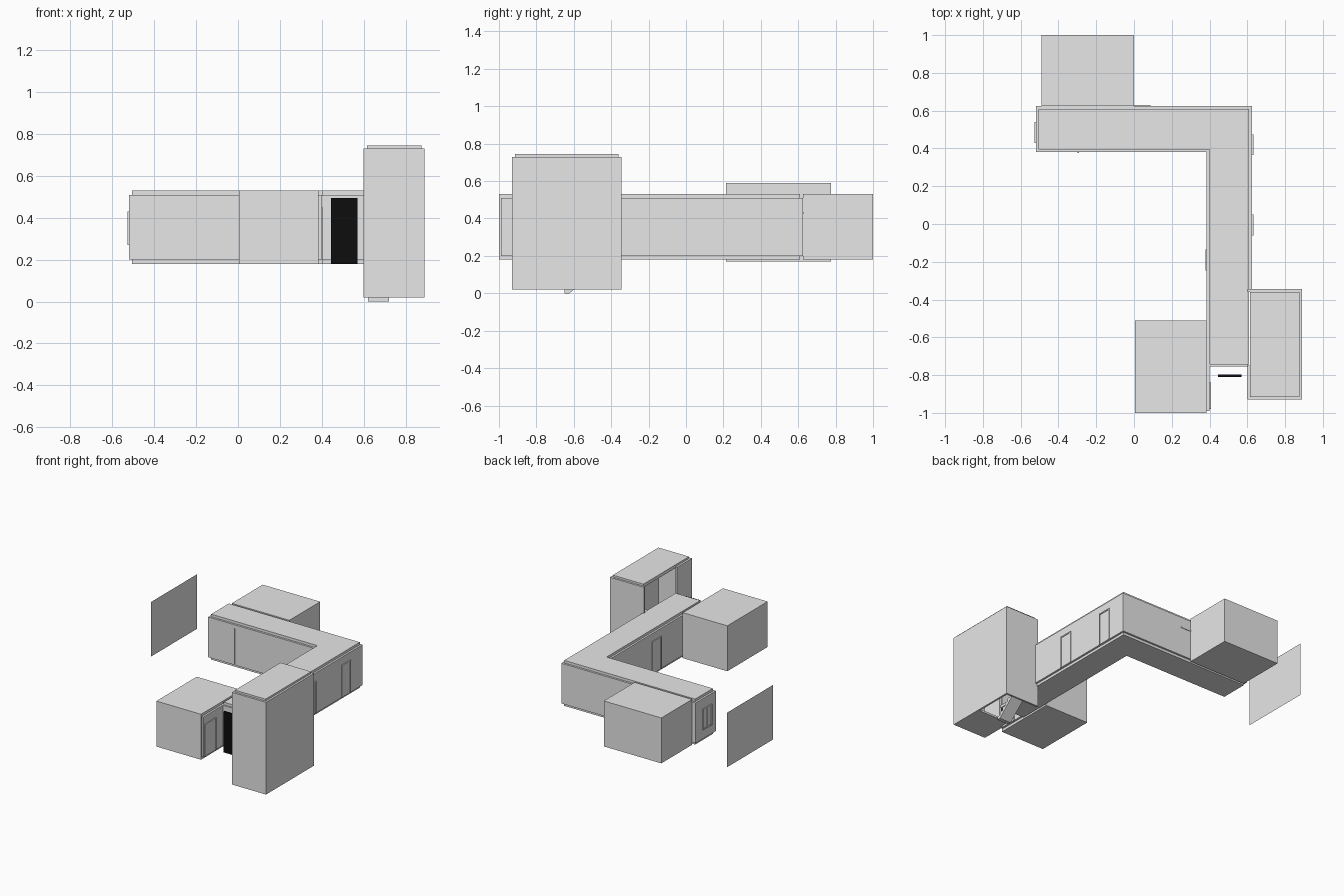
import bpy
import bmesh

cube = bpy.data.objects.get("Cube")
if cube:
    bpy.data.objects.remove(cube, do_unlink=True)


def material(name, value):
    mat = bpy.data.materials.new(name)
    mat.use_nodes = True
    colour = (value, value, value, 1)
    mat.diffuse_color = colour
    mat.node_tree.nodes["Principled BSDF"].inputs["Base Color"].default_value = colour
    return mat


GREY = material("light_grey", 0.8)
BLACK = material("black", 0.004)


def finish(name, bm, mat=GREY):
    mesh = bpy.data.meshes.new(name)
    bmesh.ops.recalc_face_normals(bm, faces=bm.faces)
    bm.to_mesh(mesh)
    bm.free()
    mesh.materials.append(mat)
    obj = bpy.data.objects.new(name, mesh)
    bpy.context.collection.objects.link(obj)
    return obj


def add_box(bm, x, y, z):
    verts = bmesh.ops.create_cube(bm, size=1)["verts"]
    for v in verts:
        for axis, (lo, hi) in enumerate((x, y, z)):
            v.co[axis] = hi if v.co[axis] > 0 else lo


def boxes(name, *parts, mat=GREY):
    bm = bmesh.new()
    for part in parts:
        add_box(bm, *part)
    return finish(name, bm, mat)


def prism(name, points, offset):
    """Extrude a flat outline along an offset."""
    bm = bmesh.new()
    face = bm.faces.new([bm.verts.new(p) for p in points])
    top = bmesh.ops.extrude_face_region(bm, geom=[face])["geom"]
    bmesh.ops.translate(bm, vec=offset, verts=[v for v in top if isinstance(v, bmesh.types.BMVert)])
    return finish(name, bm)


T = 0.015               # wall thickness
LOW, HIGH = 0.2, 0.51   # corridor wall base and top
WALL = (LOW, HIGH)

# L-shaped corridor: inset floor and ceiling, overhanging walls
outline = [(-0.505, 0.395), (0.4, 0.395), (0.4, -0.745), (0.61, -0.745),
           (0.61, 0.61), (-0.505, 0.61)]
for name, z in (("corridor_floor", 0.18), ("corridor_ceiling", HIGH)):
    prism(name, [(x, y, z) for x, y in outline], (0, 0, 0.02))
boxes("corridor_walls",
      ((-0.52, -0.52 + T), (0.38, 0.625), WALL),
      ((-0.505, 0.625), (0.61, 0.625), WALL),
      ((-0.505, 0.4), (0.38, 0.395), WALL),
      ((0.385, 0.4), (-0.755, 0.38), WALL),
      ((0.61, 0.625), (-0.345, 0.61), WALL),
      ((0.4, 0.6), (-0.755, -0.74), WALL))

# Side rooms
boxes("back_room", ((-0.49, 0), (0.625, 1), (0.18, 0.53)))
boxes("front_room", ((0.005, 0.385), (-1, -0.51), (0.18, 0.53)))
boxes("front_room_door_wall", ((0.385, 0.4), (-0.99, -0.755), WALL))

# Stair tower, open towards the corridor
TOWER = (0.02, 0.73)
boxes("tower_walls",
      ((0.875, 0.89), (-0.93, -0.345), TOWER),
      ((0.6, 0.875), (-0.93, -0.915), TOWER),
      ((0.6, 0.875), (-0.36, -0.345), TOWER),
      ((0.6, 0.615), (-0.915, -0.75), TOWER))
boxes("tower_ceiling", ((0.615, 0.875), (-0.915, -0.36), (0.72, 0.745)))
boxes("tower_floor", ((0.615, 0.875), (-0.915, -0.66), (0.02, 0.035)))


def flight(name, base, steps=8, rise=0.025, run=0.0275, start=-0.65):
    pts = [(0.62, start, base)]
    for i in range(steps):
        pts.append((0.62, start + i * run, base + (i + 1) * rise))
        pts.append((0.62, start + (i + 1) * run, base + (i + 1) * rise))
    pts.append((0.62, start + steps * run, base + (steps - 1) * rise))
    pts.append((0.62, start + run, base))
    prism(name, pts, (0.1, 0, 0))


for label, base in (("lower", 0.0), ("upper", 0.3)):
    flight(label + "_stairs", base)
    boxes(label + "_landing",
          ((0.615, 0.72), (-0.43, -0.36), (base + 0.185, base + 0.2)))


# Framed doors and windows; axis is the wall normal, sign its direction
def opening(name, axis, sign, wall, centre, width, z0, z1, bars=0):
    def part(a0, a1, z, depth):
        normal = sorted((wall, wall + sign * depth))
        span = (centre + a0, centre + a1)
        return (normal, span, z) if axis == 0 else (span, normal, z)
    h, f = width / 2, 0.009
    parts = [part(-h, -h + f, (z0, z1), 0.007),
             part(h - f, h, (z0, z1), 0.007),
             part(-h + f, h - f, (z1 - f, z1), 0.007),
             part(-h + f, h - f, (z0, z1 - f), 0.002)]
    if bars:
        parts.append(part(-f / 2, f / 2, (z0, z1 - f), 0.007))
        parts.append(part(-h + f, h - f, (z0, z0 + f), 0.006))
    boxes(name, *parts)


opening("side_door_front", 0, 1, 0.625, -0.005, 0.11, LOW, 0.45)
opening("side_door_back", 0, 1, 0.625, 0.42, 0.11, LOW, 0.45)
opening("inner_door", 0, -1, 0.385, -0.19, 0.11, LOW, 0.45)
opening("front_room_door", 0, 1, 0.4, -0.91, 0.14, LOW, 0.45)
opening("end_window", 0, -1, -0.52, 0.485, 0.11, 0.27, 0.43, bars=1)
boxes("wall_strip", ((-0.3, -0.292), (0.376, 0.38), (0.21, 0.48)))
boxes("wall_ledge", ((-0.02, 0.088), (0.625, 0.629), (0.425, 0.435)))

# Free-standing black door
boxes("black_door", ((0.445, 0.57), (-0.81, -0.798), (0.18, 0.495)), mat=BLACK)

# Free-standing thin screen
bm = bmesh.new()
bm.faces.new([bm.verts.new((-0.89, y, z)) for y, z in
              ((0.215, 0.17), (0.775, 0.17), (0.775, 0.59), (0.215, 0.59))])
finish("screen_panel", bm)
